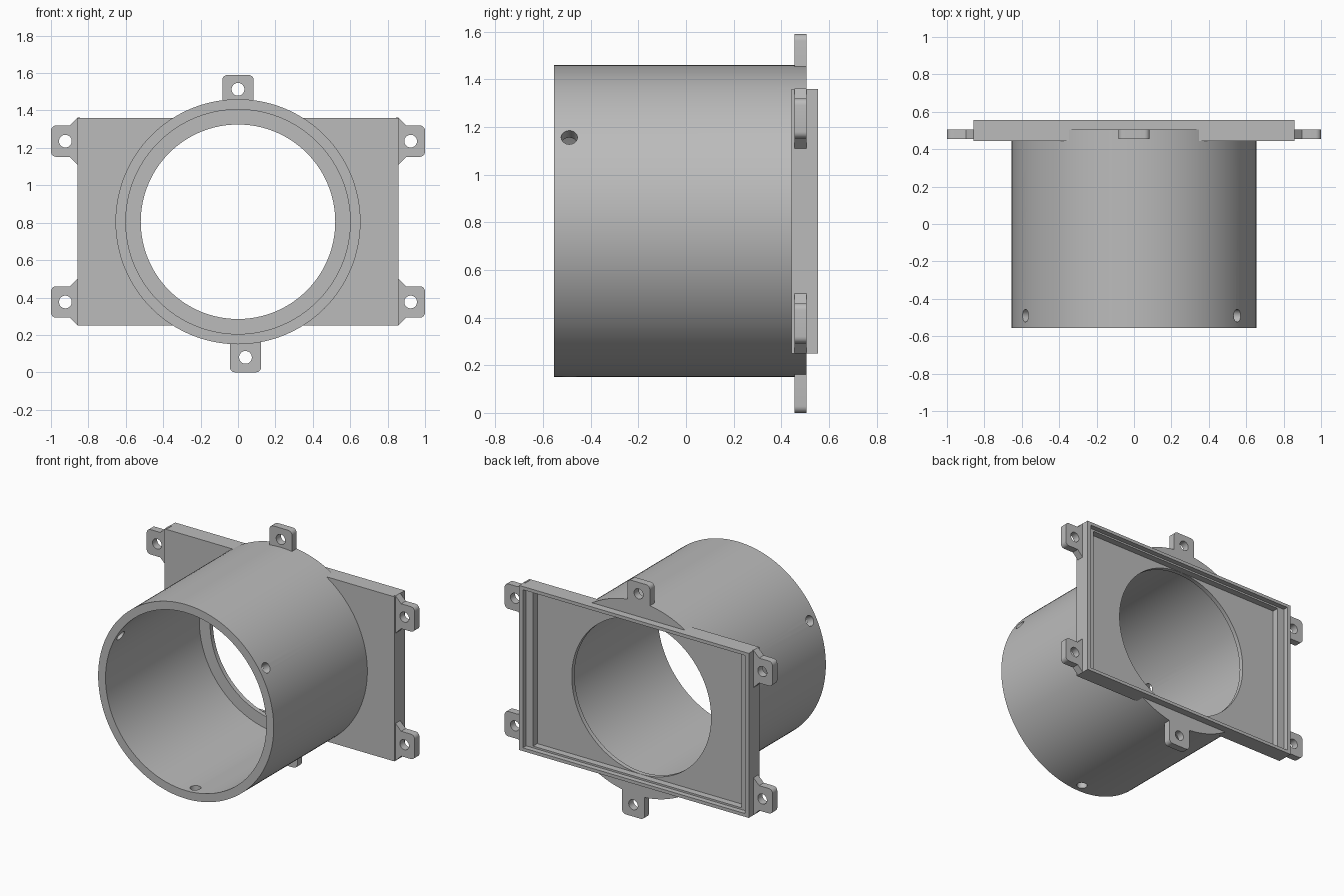
import bpy, bmesh, math
from mathutils import Matrix, Vector

cube = bpy.data.objects.get("Cube")
if cube:
    bpy.data.objects.remove(cube, do_unlink=True)

grey = bpy.data.materials.new("plain grey")
grey.use_nodes = True
GREY = (0.5, 0.5, 0.5, 1)
grey.diffuse_color = GREY
grey.node_tree.nodes["Principled BSDF"].inputs["Base Color"].default_value = GREY

AXIS_Z = 0.805            # height of the tube axis
TUBE_R, BORE_R, OPENING_R = 0.655, 0.6, 0.52
PLATE_W, PLATE_LOW, PLATE_HIGH = 0.857, 0.25, 1.36
HOLE_R = 0.034


def finish(name, bm):
    bmesh.ops.recalc_face_normals(bm, faces=bm.faces)
    mesh = bpy.data.meshes.new(name)
    bm.to_mesh(mesh)
    bm.free()
    mesh.materials.append(grey)
    obj = bpy.data.objects.new(name, mesh)
    bpy.context.collection.objects.link(obj)
    return obj


def cylinder(name, radius, start, end, sides=128):
    """Closed cylinder between two points."""
    start, end = Vector(start), Vector(end)
    axis = end - start
    turn = axis.to_track_quat('Z', 'Y').to_matrix().to_4x4()
    bm = bmesh.new()
    bmesh.ops.create_cone(bm, cap_ends=True, segments=sides, radius1=radius,
                          radius2=radius, depth=axis.length,
                          matrix=Matrix.Translation((start + end) / 2) @ turn)
    return finish(name, bm)


def slab(name, outline, y0, y1):
    """Extrude an (x, z) outline along y."""
    bm = bmesh.new()
    face = bm.faces.new([bm.verts.new((x, y0, z)) for x, z in outline])
    out = bmesh.ops.extrude_face_region(bm, geom=[face])
    moved = [v for v in out["geom"] if isinstance(v, bmesh.types.BMVert)]
    bmesh.ops.translate(bm, verts=moved, vec=(0, y1 - y0, 0))
    return finish(name, bm)


def block(name, half, low, high, y0, y1):
    return slab(name, [(-half, low), (half, low), (half, high), (-half, high)], y0, y1)


def combine(obj, other, operation):
    """Apply a boolean and discard the second object."""
    mod = obj.modifiers.new("join", 'BOOLEAN')
    mod.operation, mod.solver, mod.object = operation, 'EXACT', other
    graph = bpy.context.evaluated_depsgraph_get()
    mesh = bpy.data.meshes.new_from_object(obj.evaluated_get(graph))
    obj.modifiers.clear()
    obj.data = mesh
    bpy.data.objects.remove(other, do_unlink=True)


def rounded(u, v, r, start):
    """Quarter arc of a corner, around centre (u, v)."""
    return [(u + r * math.cos(a), v + r * math.sin(a))
            for a in (start + math.pi / 2 * i / 6 for i in range(7))]


def tab(name, origin, direction, length, hole_at, gusset):
    """Drilled fixing tab growing from origin along an (x, z) direction."""
    half, r = 0.084, 0.028
    corner = length - r
    tip = rounded(corner, r - half, r, -math.pi / 2) + rounded(corner, half - r, r, 0)
    if gusset:
        flare = half + gusset
        pts = [(-0.012, -flare), (0, -flare), (gusset, -half)] + tip
        pts += [(gusset, half), (0, flare), (-0.012, flare)]
    else:
        pts = [(0, -half)] + tip + [(0, half)]
    dx, dz = direction

    def place(u, v):
        return origin[0] + u * dx - v * dz, origin[1] + u * dz + v * dx

    obj = slab(name, [place(u, v) for u, v in pts], 0.455, 0.505)
    x, z = place(hole_at, 0)
    combine(obj, cylinder("drill", HOLE_R, (x, 0.4, z), (x, 0.6, z), 48), 'DIFFERENCE')
    return obj


# Tube joined with the rectangular mounting plate
body = cylinder("tube_and_plate", TUBE_R, (0, -0.555, AXIS_Z), (0, 0.505, AXIS_Z))
combine(body, block("plate", PLATE_W, PLATE_LOW, PLATE_HIGH, 0.443, 0.555), 'UNION')

# Bore, leaving a thin lip, and the narrower opening behind it
combine(body, cylinder("bore", BORE_R, (0, -0.7, AXIS_Z), (0, 0.445, AXIS_Z)), 'DIFFERENCE')

# Stepped recess in the back of the plate
for margin_x, margin_z, floor in ((0.028, 0.022, 0.52), (0.08, 0.034, 0.475)):
    combine(body, block("recess", PLATE_W - margin_x, PLATE_LOW + margin_z,
                        PLATE_HIGH - margin_z, floor, 0.7), 'DIFFERENCE')
combine(body, cylinder("opening", OPENING_R, (0, 0.3, AXIS_Z), (0, 0.5, AXIS_Z)), 'DIFFERENCE')

# Three radial screw holes near the open end
for degrees in (32.5, 152.5, 272.5):
    a = math.radians(degrees)
    ends = [(d * math.cos(a), -0.49, AXIS_Z + d * math.sin(a)) for d in (0.5, 0.75)]
    combine(body, cylinder("drill", HOLE_R, *ends, 48), 'DIFFERENCE')

# Fixing tabs: two on the tube, four on the plate ends
parts = [body,
         tab("top_tab", (0, 1.43), (0, 1), 0.16, 0.083, 0),
         tab("bottom_tab", (0.04, 0.18), (0, -1), 0.18, 0.1, 0)]
for side, sx in (("left", 1), ("right", -1)):
    for level, z in (("upper", 1.236), ("lower", 0.376)):
        parts.append(tab(f"{level}_{side}_tab", (sx * PLATE_W, z), (sx, 0),
                         1 - PLATE_W, 0.066, 0.042))

# Smooth round surfaces, crisp edges
bpy.ops.object.select_all(action='DESELECT')
for obj in parts:
    obj.select_set(True)
bpy.context.view_layer.objects.active = body
bpy.ops.object.shade_smooth_by_angle(angle=math.radians(30))
